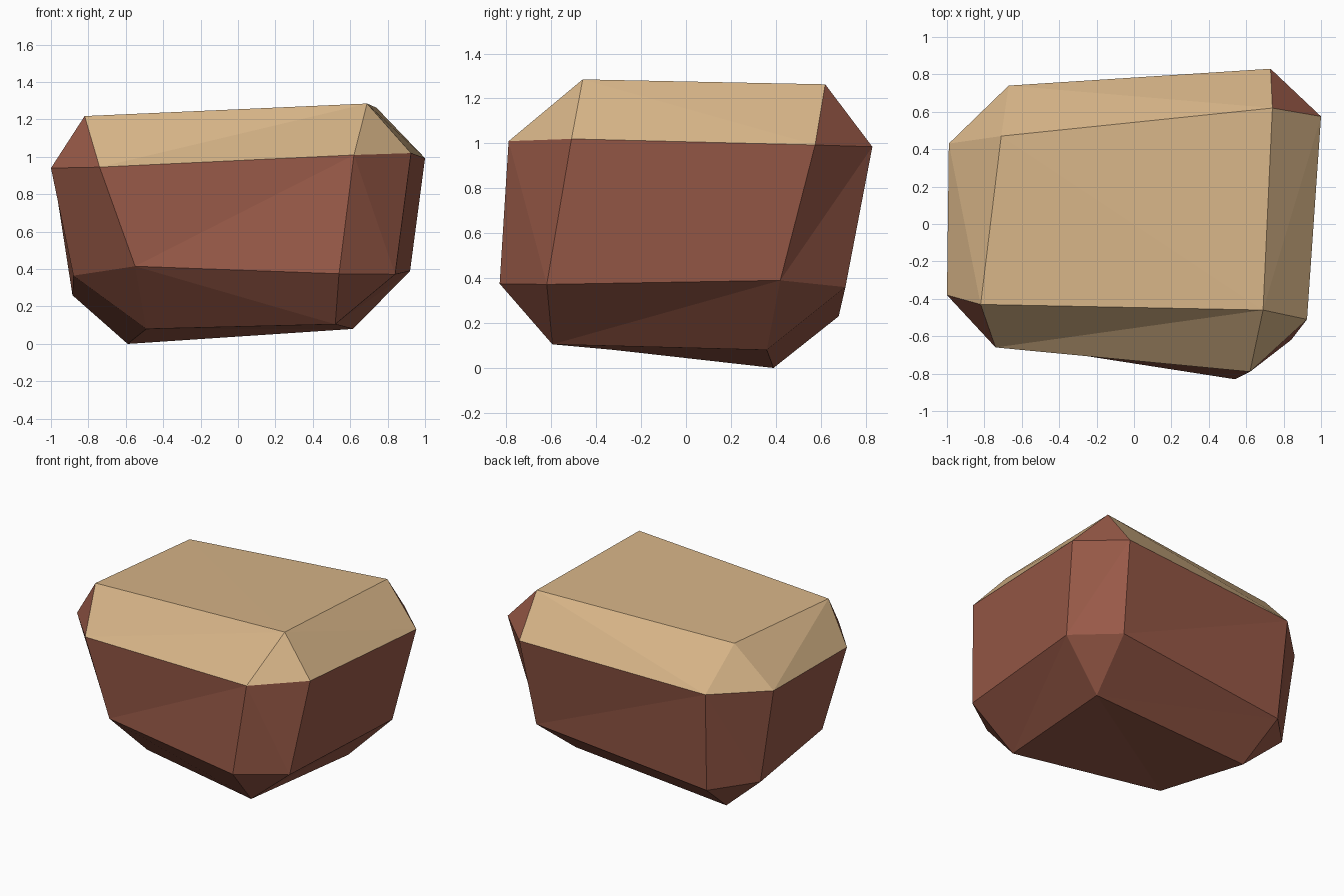
import bpy, bmesh
from itertools import product

if "Cube" in bpy.data.objects:
    bpy.data.objects.remove(bpy.data.objects["Cube"])

# Each corner of the chamfered block: (point on x side, point on y side, point on top/bottom)
corners = {
    (-1, -1, -1): ((-.88, -.275, .365), (-.55, -.66, .415), (-.49, -.32, .08)),
    (1, -1, -1): ((.84, -.62, .372), (.54, -.83, .375), (.52, -.595, .105)),
    (1, 1, -1): ((.92, .42, .39), (.68, .71, .36), (.615, .36, .08)),
    (-1, 1, -1): ((-.885, .428, .26), (-.638, .68, .23), (-.59, .39, 0)),
    (-1, -1, 1): ((-1, -.38, .94), (-.74, -.66, .945), (-.82, -.43, 1.218)),
    (1, -1, 1): ((.925, -.51, 1.02), (.62, -.79, 1.01), (.69, -.46, 1.285)),
    (1, 1, 1): ((1, .575, .993), (.73, .83, .985), (.74, .62, 1.263)),
    (-1, 1, 1): ((-.99, .43, .937), (-.67, .74, .941), (-.71, .47, 1.215)),
}


def material(name, rgb):
    m = bpy.data.materials.new(name)
    m.diffuse_color = (*rgb, 1)
    m.use_nodes = True
    m.node_tree.nodes["Principled BSDF"].inputs["Base Color"].default_value = m.diffuse_color
    return m


bm = bmesh.new()
verts = {k: [bm.verts.new(p) for p in pts] for k, pts in corners.items()}


def add_face(vs, tan):
    # flat triangles, fanned from the first vertex
    for i in range(1, len(vs) - 1):
        bm.faces.new((vs[0], vs[i], vs[i + 1])).material_index = 0 if tan else 1


def corner(a, sa, sb, sc):
    key = [0, 0, 0]
    key[a], key[(a + 1) % 3], key[(a + 2) % 3] = sa, sb, sc
    return verts[tuple(key)]


for a in range(3):
    b, c = (a + 1) % 3, (a + 2) % 3
    # main sides
    for s in (-1, 1):
        ring = [corner(a, s, *bc)[a] for bc in ((-1, -1), (1, -1), (1, 1), (-1, 1))]
        if s > 0:
            ring = ring[1:] + ring[:1]
        add_face(ring, a == 2 and s > 0)
    # chamfers along the edges; the upper ones are tan
    for sb, sc in product((-1, 1), repeat=2):
        p, q = corner(a, -1, sb, sc), corner(a, 1, sb, sc)
        upper = (b == 2 and sb > 0) or (c == 2 and sc > 0)
        add_face([p[b], p[c], q[c], q[b]], upper)

# corner triangles: two opposite upper ones are tan
for (sx, sy, sz), vs in verts.items():
    add_face(vs, sz > 0 and sx * sy < 0)

bmesh.ops.recalc_face_normals(bm, faces=bm.faces)
mesh = bpy.data.meshes.new("rock")
bm.to_mesh(mesh)
bm.free()
mesh.materials.append(material("sand_tan", (.68, .46, .245)))
mesh.materials.append(material("earth_brown", (.32, .102, .065)))
rock = bpy.data.objects.new("rock", mesh)
bpy.context.collection.objects.link(rock)
